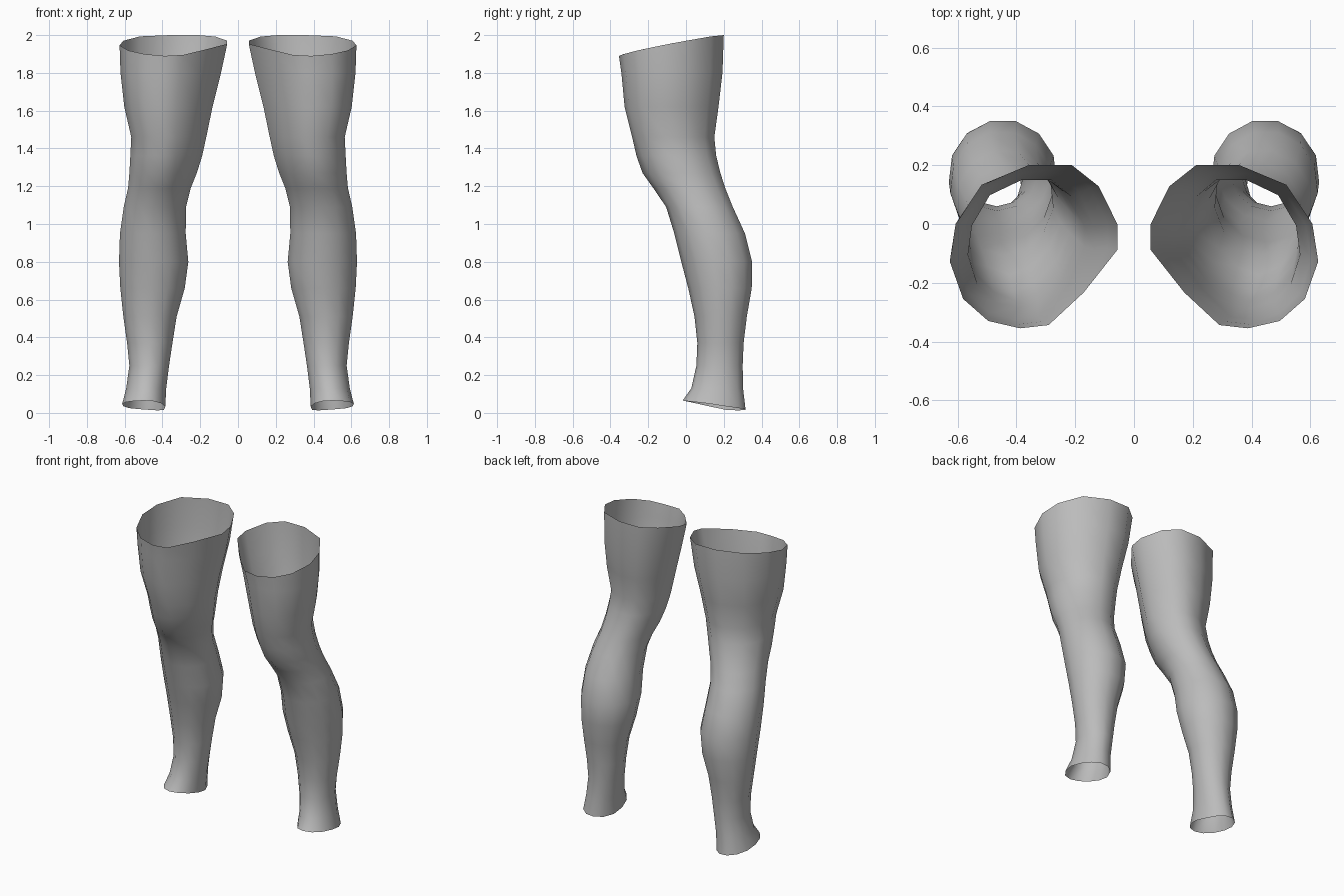
import bpy, bmesh, math

if "Cube" in bpy.data.objects:
    bpy.data.objects.remove(bpy.data.objects["Cube"])

# Thigh outline, normalised to a unit box, starting at the front
THIGH = [(.58, 0), (.77, .045), (.92, .18), (1, .41), (.965, .64), (.81, .88), (.53, 1),
         (.27, 1), (.11, .87), (0, .64), (0, .48), (.2, .22), (.41, .02)]
N = len(THIGH)


def unit(values):
    lo, hi = min(values), max(values)
    return [(v - lo) / (hi - lo) for v in values]


# Rounder outline for the calf and ankle
angles = [-math.pi / 2 + i * math.tau / N for i in range(N)]
CALF = list(zip(unit([math.cos(a) for a in angles]), unit([math.sin(a) for a in angles])))

# z, inner x, outer x, front y, back y, share of thigh outline
RINGS = [
    (1.80, .09, .622, -.342, .193, 1), (1.62, .135, .602, -.325, .172, 1),
    (1.46, .168, .565, -.285, .150, .9), (1.36, .19, .57, -.25, .160, .7),
    (1.27, .218, .575, -.215, .182, .5), (1.19, .25, .582, -.165, .208, .3),
    (1.09, .275, .605, -.105, .248, .1), (.95, .277, .625, -.062, .312, 0),
    (.80, .263, .63, -.025, .350, 0), (.66, .282, .623, .012, .348, 0),
    (.51, .325, .607, .045, .322, 0), (.37, .347, .587, .06, .305, 0),
    (.25, .365, .575, .055, .30, 0), (.13, .38, .592, .028, .302, 0),
]


def ring(xi, xo, yf, yb, t, height):
    pts = []
    for (a, b), (c, d) in zip(THIGH, CALF):
        u, v = a * t + c * (1 - t), b * t + d * (1 - t)
        pts.append((xi + (xo - xi) * u, yf + (yb - yf) * v, height(u, v)))
    return pts


# Slanted openings at the thigh and ankle
loops = [ring(.057, .627, -.355, .20, 1, lambda u, v: 1.89 + .11 * min(1, v * 1.05) ** .8)]
loops += [ring(*r[1:], lambda u, v, z=r[0]: z) for r in RINGS]
loops.append(ring(.385, .613, -.018, .315, 0,
                  lambda u, v: .065 - .055 * min(1, v * 1.3) * (1 - .6 * u * (1 - v * .5))))

skin = bpy.data.materials.new("grey")
skin.diffuse_color = (.5, .5, .5, 1)
skin.use_nodes = True
skin.node_tree.nodes["Principled BSDF"].inputs["Base Color"].default_value = skin.diffuse_color


def make_leg(name, side):
    bm = bmesh.new()
    rows = [[bm.verts.new((side * x, y, z)) for x, y, z in pts] for pts in loops]
    for top, low in zip(rows, rows[1:]):
        for i in range(N):
            j = (i + 1) % N
            quad = (top[i], low[i], low[j], top[j])
            bm.faces.new(quad if side > 0 else quad[::-1])
    # Kneecap: nudge the front centre forward
    for row, push in zip(rows[4:7], (.012, .015, .008)):
        row[0].co.y -= push
    for f in bm.faces:
        f.smooth = True
    mesh = bpy.data.meshes.new(name)
    bm.to_mesh(mesh)
    bm.free()
    mesh.materials.append(skin)
    obj = bpy.data.objects.new(name, mesh)
    bpy.context.collection.objects.link(obj)


make_leg("left_leg", 1)
make_leg("right_leg", -1)
